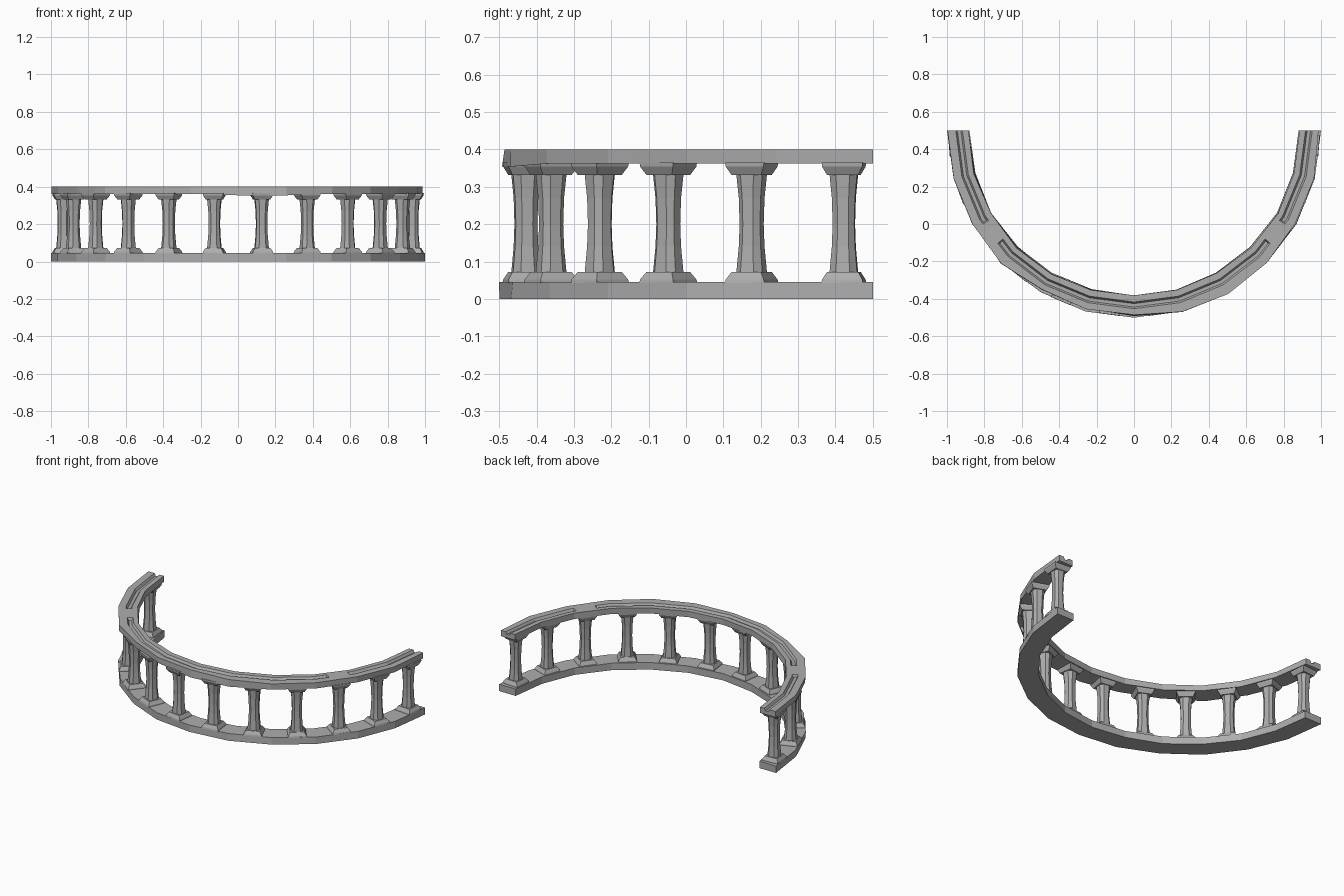
import bpy, bmesh, random
from math import sin, cos, radians, floor
from mathutils import Vector, Matrix

random.seed(4)
if "Cube" in bpy.data.objects:
    bpy.data.objects.remove(bpy.data.objects["Cube"], do_unlink=True)

stone = bpy.data.materials.new("grey stone")
stone.use_nodes = True
colour = (0.42, 0.42, 0.42, 1)
stone.diffuse_color = colour
stone.node_tree.nodes["Principled BSDF"].inputs["Base Color"].default_value = colour

STEP = 15                     # degrees per straight piece of the curve
CENTRE_Y = 0.5


def finish(bm, name):
    bmesh.ops.recalc_face_normals(bm, faces=bm.faces)
    mesh = bpy.data.meshes.new(name)
    bm.to_mesh(mesh)
    bm.free()
    mesh.materials.append(stone)
    obj = bpy.data.objects.new(name, mesh)
    bpy.context.collection.objects.link(obj)
    return obj


def arc_point(angle, radius, z):
    a = radians(angle)
    return Vector((radius * sin(a), CENTRE_Y - radius * cos(a), z))


def loft(bm, rings):
    """Skin a list of closed rings and cap both ends."""
    rows = [[bm.verts.new(p) for p in ring] for ring in rings]
    for a, b in zip(rows, rows[1:]):
        for i in range(len(a)):
            j = (i + 1) % len(a)
            bm.faces.new((a[i], a[j], b[j], b[i]))
    bm.faces.new(rows[0])
    bm.faces.new(rows[-1])


def worn(profile, outer_wear, amount):
    """Profile points at every corner of the curve, slightly weathered."""
    corners = []
    for k, extra in enumerate(outer_wear):
        ring = []
        for i, (r, z, is_outer) in enumerate(profile):
            edge = is_outer is not None
            shift = extra if is_outer else 0
            if edge and 0 < k < len(outer_wear) - 1:
                shift += random.uniform(-amount, amount)
            ring.append(arc_point(-90 + k * STEP, r + shift, z))
        corners.append(ring)
    return corners


def section(corners, angle):
    """Cross-section anywhere along the straight pieces."""
    k = (angle + 90) / STEP
    i = min(floor(k), len(corners) - 2)
    return [a.lerp(b, k - i) for a, b in zip(corners[i], corners[i + 1])]


# Curved base
base_profile = [(1.0, 0, True), (1.0, 0.045, True),
                (0.88, 0.045, False), (0.88, 0, False)]
bm = bmesh.new()
loft(bm, worn(base_profile, [0] * 13, 0.003))
finish(bm, "curved_base")

# Curved top rail with a channel that stops at two short bridges
rail_wear = [0.01, 0.012, 0.01, 0.02, -0.003, 0, 0.002,
             0.015, 0.022, 0.012, 0.01, 0.006, 0]
LOW, TOP, DEPTH = 0.362, 0.4, 0.015
rail_profile = [(0.987, LOW, True), (0.987, TOP, True),
                (0.953, TOP, None), (0.944, TOP, None),
                (0.926, TOP, None), (0.917, TOP, None),
                (0.885, TOP, False), (0.885, LOW, False)]
corners = worn(rail_profile, rail_wear, 0.004)
# Sagging underside near the middle
for k in (6, 7):
    corners[k][0].z -= 0.008
stations = [(-90 + k * STEP, True) for k in range(13)]
for side in (-1, 1):
    stations += [(side * 50, True), (side * 50.4, False),
                 (side * 58.2, False), (side * 58.6, True)]
rings = []
for angle, cut in sorted(stations):
    ring = section(corners, angle)
    if cut:
        ring[3].z -= DEPTH
        ring[4].z -= DEPTH
    rings.append(ring)
bm = bmesh.new()
loft(bm, rings)
finish(bm, "curved_top_rail")


# Columns: flared plinth, waisted eight-sided shaft, flared cap
def square(h, z):
    return [(x * h, y * h, z) for x, y in ((-1, -1), (1, -1), (1, 1), (-1, 1))]


def octagon(h, z):
    c = 0.5 * h
    return [(x, y, z) for x, y in ((h, -c), (h, c), (c, h), (-c, h),
                                   (-h, c), (-h, -c), (-c, -h), (c, -h))]


def column(name, angle):
    bm = bmesh.new()
    loft(bm, [square(0.056, 0.042), square(0.054, 0.052), square(0.042, 0.072)])
    loft(bm, [octagon(0.037, 0.07), octagon(0.031, 0.14), octagon(0.029, 0.2),
              octagon(0.031, 0.27), octagon(0.037, 0.334)])
    loft(bm, [square(0.042, 0.332), square(0.054, 0.354), square(0.055, 0.365)])
    obj = finish(bm, name)
    obj.matrix_world = (Matrix.Translation(arc_point(angle, 0.937, 0))
                        @ Matrix.Rotation(radians(angle), 4, 'Z'))


for n in range(6):
    for side, label in ((1, "left"), (-1, "right")):
        column(f"{label}_column_{n + 1}", side * (7.75 + 15.5 * n))
